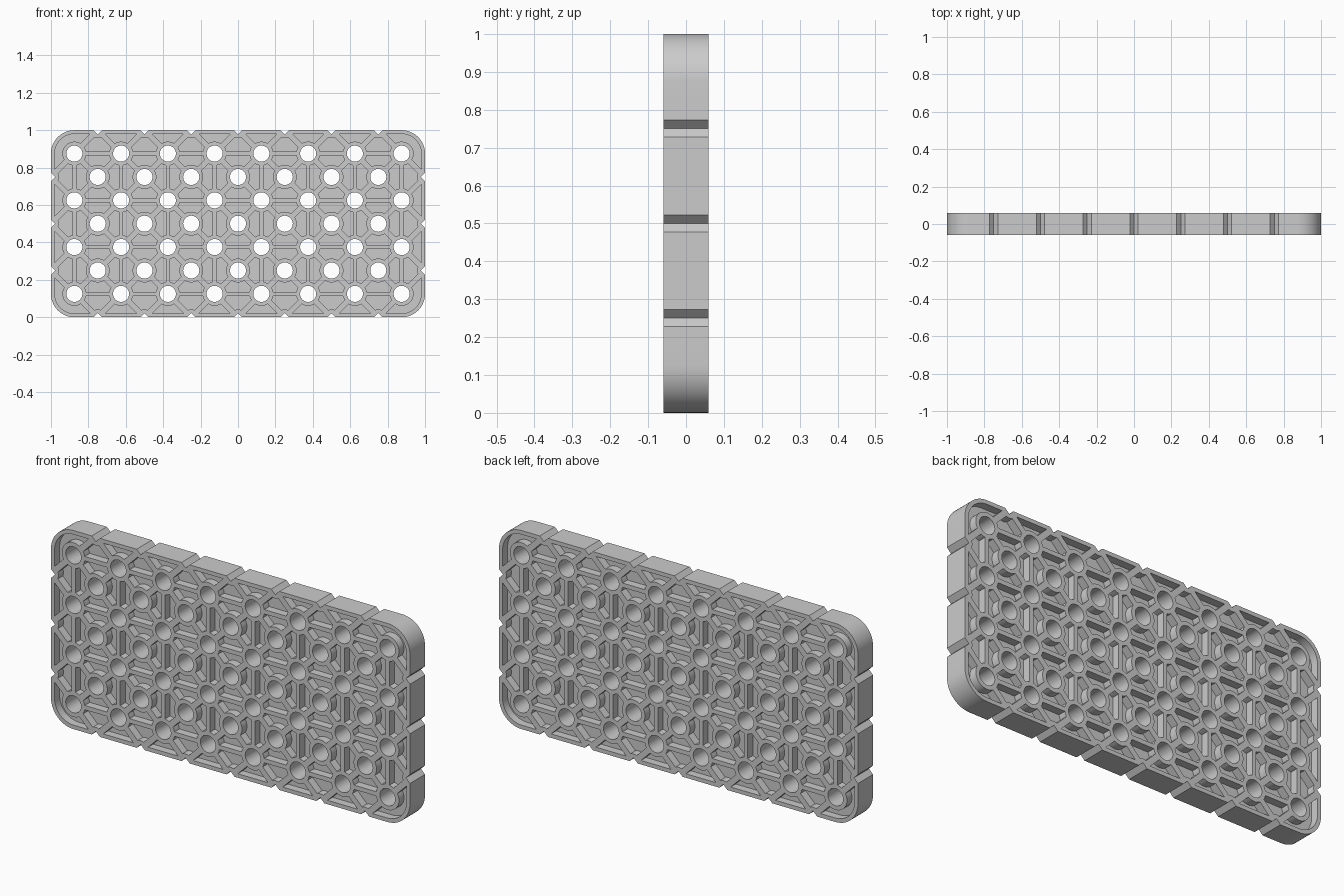
import bpy, bmesh, math
from mathutils import Vector

if "Cube" in bpy.data.objects:
    bpy.data.objects.remove(bpy.data.objects["Cube"])

D = 0.125            # lattice half pitch
HALF_T = 0.06        # half plate thickness
WEB = 0.02           # half thickness of the central web
HOLE_R, BOSS_R, NOTCH_R = 0.043, 0.064, 0.042
RIM, DIAG, STRAIGHT = 0.02, 0.015, 0.011   # rim width, half rib widths
NOTCH = 0.0225


def prism(bm, pts, y0, y1):
    """Extruded polygon in the xz plane."""
    lo = [bm.verts.new((x, y0, z)) for x, z in pts]
    hi = [bm.verts.new((x, y1, z)) for x, z in pts]
    bm.faces.new(lo)
    bm.faces.new(hi[::-1])
    n = len(pts)
    for i in range(n):
        j = (i + 1) % n
        bm.faces.new((lo[i], hi[i], hi[j], lo[j]))


def arc(cx, cz, r, a, b, n):
    return [(cx + r * math.cos(a + (b - a) * i / n),
             cz + r * math.sin(a + (b - a) * i / n)) for i in range(n + 1)]


def finish(bm, name):
    bmesh.ops.recalc_face_normals(bm, faces=bm.faces)
    mesh = bpy.data.meshes.new(name)
    bm.to_mesh(mesh)
    bm.free()
    ob = bpy.data.objects.new(name, mesh)
    bpy.context.collection.objects.link(ob)
    return ob


def kind(p):
    ex, ez = abs(abs(p[0]) - 1) < 1e-6, min(abs(p[1]), abs(p[1] - 1)) < 1e-6
    return 'round' if ex and ez else 'notch' if ex or ez else 'boss'


def margin(p, q):
    dx, dz = abs(p[0] - q[0]), abs(p[1] - q[1])
    if dx > 1e-6 and dz > 1e-6:
        return DIAG
    return STRAIGHT if 'boss' in (kind(p), kind(q)) else RIM


def pocket(cell):
    """Inset a lattice cell by its ribs and cut its corners round the bosses."""
    n = len(cell)
    area = sum(cell[i - 1][0] * cell[i][1] - cell[i][0] * cell[i - 1][1] for i in range(n))
    if area < 0:
        cell = cell[::-1]
    out = []
    for i, v in enumerate(cell):
        p, q = cell[i - 1], cell[(i + 1) % n]
        hp, hq = margin(p, v), margin(v, q)
        a1 = math.atan2(q[1] - v[1], q[0] - v[0])
        a2 = a1 + (math.atan2(p[1] - v[1], p[0] - v[0]) - a1) % (2 * math.pi)
        if kind(v) == 'round':
            cx, cz = math.copysign(1 - D, v[0]), (1 - D if v[1] > .5 else D)
            mid = math.atan2(v[1] - cz, v[0] - cx)
            out += arc(cx, cz, D - RIM, mid - math.pi / 4, mid + math.pi / 4, 10)
            continue
        r = BOSS_R if kind(v) == 'boss' else NOTCH_R
        s, e = a2 - math.asin(hp / r), a1 + math.asin(hq / r)
        if s - e > 0.05:
            out += arc(v[0], v[1], r, s, e, max(2, round((s - e) / 0.2)))
        else:
            # plain corner where the two inset lines meet
            u1, u2 = Vector((math.cos(a1), math.sin(a1))), Vector((math.cos(a2), math.sin(a2)))
            w = Vector(v) + (u1 * hp + u2 * hq) / math.sin(a2 - a1)
            out.append((w.x, w.y))
    return out


# Lattice cells between the ribs
cells = []
for k in range(-7, 8, 2):            # diamonds split by an upright rib
    for m in (2, 4, 6):
        x, z = k * D, m * D
        cells += [[(x, z - D), (x, z + D), (x + s * D, z)] for s in (-1, 1)]
for k in range(-6, 7, 2):            # diamonds split by a level rib
    for m in (1, 3, 5, 7):
        x, z = k * D, m * D
        cells += [[(x - D, z), (x + D, z), (x, z + s * D)] for s in (-1, 1)]
for k in range(-5, 6, 2):            # triangles along top and bottom rim
    x = k * D
    cells += [[(x - D, e), (x + D, e), (x, i)] for e, i in ((0, D), (1, 1 - D))]
for m in (3, 5):                     # triangles along the side rims
    z = m * D
    cells += [[(s, z - D), (s, z + D), (s * (1 - D), z)] for s in (-1, 1)]
for s in (-1, 1):                    # rounded corner cells
    for e, t in ((0, 1), (1, -1)):
        cells.append([(s, e), (s, e + t * 2 * D), (s * (1 - D), e + t * D), (s * (1 - 2 * D), e)])

# Cutter: pockets on both faces and through holes
bm = bmesh.new()
for c in cells:
    pts = pocket(c)
    prism(bm, pts, -HALF_T - 0.02, -WEB)
    prism(bm, pts, WEB, HALF_T + 0.02)
for m in range(1, 8):
    for k in range(-7, 8):
        if (k + m) % 2 == 0:
            prism(bm, arc(k * D, m * D, HOLE_R, 0, 2 * math.pi, 32)[:-1], -HALF_T - 0.02, HALF_T + 0.02)
cutter = finish(bm, "pocket_cutter")
cutter.hide_render = True

# Plate outline: rounded corners with a V notch every quarter unit
outline = []
for i, (cx, cz) in enumerate(((1 - D, 1 - D), (D - 1, 1 - D), (D - 1, D), (1 - D, D))):
    a = i * math.pi / 2
    outline += arc(cx, cz, D, a, a + math.pi / 2, 14)
    along = Vector((-math.sin(a + math.pi / 2), math.cos(a + math.pi / 2)))
    inward = Vector((-along.y, along.x))
    mid = Vector(((0, 1), (-1, .5), (0, 0), (1, .5))[i])
    reach = 3 if i % 2 == 0 else 1
    for j in range(-reach, reach + 1):
        c = mid + along * (0.25 * j)
        outline += [tuple(c - along * NOTCH), tuple(c + inward * NOTCH), tuple(c + along * NOTCH)]
bm = bmesh.new()
prism(bm, outline, -HALF_T, HALF_T)
plate = finish(bm, "ribbed_plate")

# Cut the plate
mod = plate.modifiers.new("pockets", 'BOOLEAN')
mod.operation = 'DIFFERENCE'
mod.solver = 'EXACT'
mod.object = cutter
bpy.context.view_layer.objects.active = plate
plate.select_set(True)
bpy.ops.object.modifier_apply(modifier=mod.name)
bpy.data.objects.remove(cutter)
bpy.ops.object.shade_smooth_by_angle(angle=math.radians(30))
